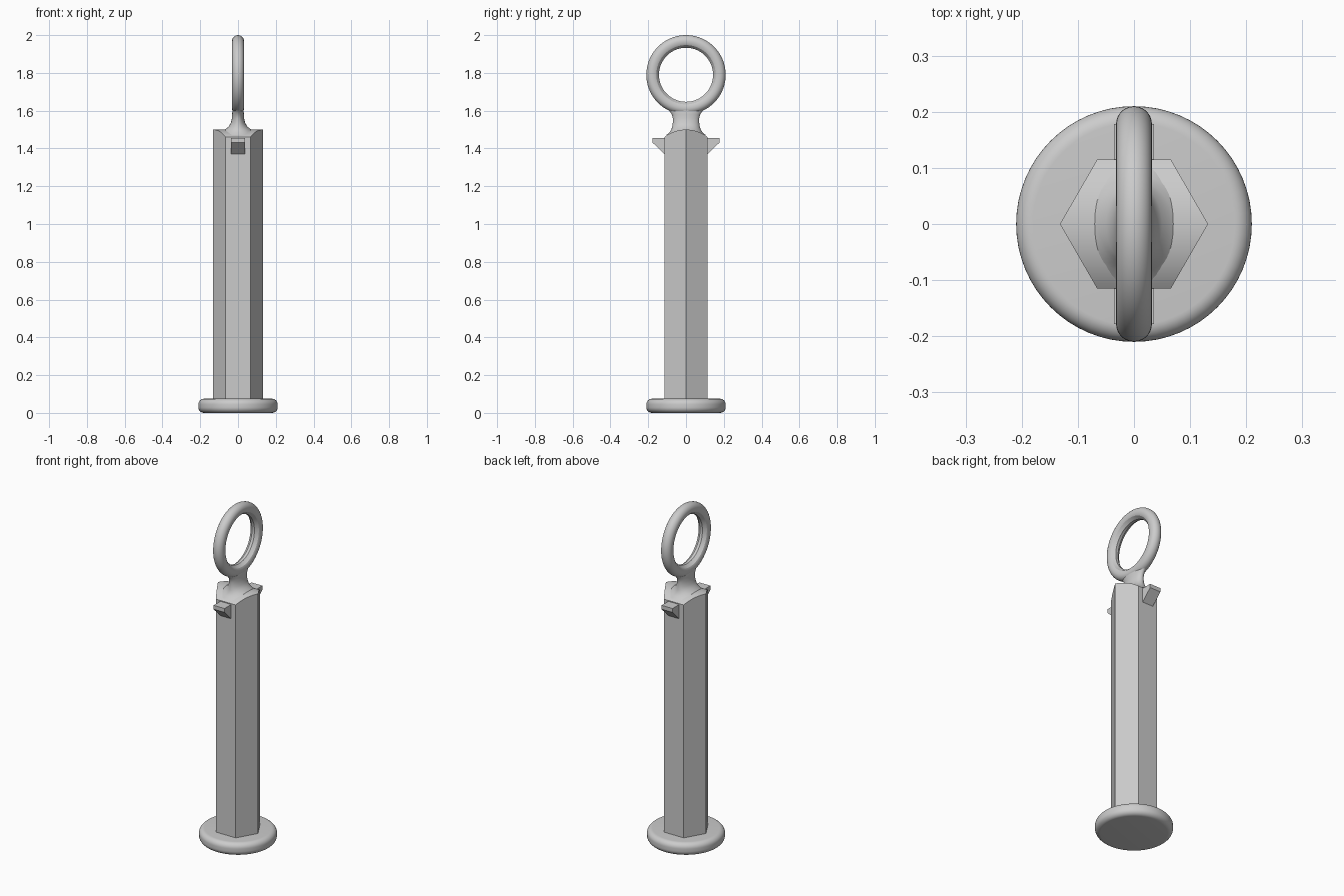
import bpy, bmesh, math
from math import sin, cos, pi, sqrt

if "Cube" in bpy.data.objects:
    bpy.data.objects.remove(bpy.data.objects["Cube"])

GREY = (0.6, 0.6, 0.6, 1)
mat = bpy.data.materials.new("plain grey")
mat.use_nodes = True
mat.diffuse_color = GREY
mat.node_tree.nodes["Principled BSDF"].inputs["Base Color"].default_value = GREY


def loft(name, loops, closed=False, smooth=None):
    """Skin a list of equal point loops; cap the ends or join them up."""
    bm = bmesh.new()
    rows = [[bm.verts.new(p) for p in loop] for loop in loops]
    n = len(rows[0])
    pairs = list(zip(rows, rows[1:] + rows[:1])) if closed else list(zip(rows, rows[1:]))
    for a, b in pairs:
        for i in range(n):
            j = (i + 1) % n
            bm.faces.new((a[i], a[j], b[j], b[i]))
    if not closed:
        bm.faces.new(rows[0])
        bm.faces.new(rows[-1])
    bmesh.ops.recalc_face_normals(bm, faces=bm.faces)
    mesh = bpy.data.meshes.new(name)
    bm.to_mesh(mesh)
    bm.free()
    mesh.materials.append(mat)
    ob = bpy.data.objects.new(name, mesh)
    bpy.context.collection.objects.link(ob)
    if smooth:
        bpy.ops.object.select_all(action='DESELECT')
        ob.select_set(True)
        bpy.context.view_layer.objects.active = ob
        bpy.ops.object.shade_smooth_by_angle(angle=math.radians(smooth))
    return ob


def ellipse(rx, ry, z, n=64):
    return [(rx * cos(2 * pi * i / n), ry * sin(2 * pi * i / n), z) for i in range(n)]


# Round foot with rolled rims
R, H, ROUND = 0.21, 0.075, 0.03
arc = [k * pi / 16 for k in range(9)]
rim = [(R - ROUND + ROUND * sin(a), ROUND - ROUND * cos(a)) for a in arc]
rim += [(r, H - z) for r, z in reversed(rim)]
loft("foot", [ellipse(r, r, z) for r, z in rim], smooth=30)

# Hexagonal shaft whose top is an arch running along x
RX, AP, ARCH = 0.132, 0.115, 0.185


def arch(y):
    return 1.5 - ARCH + sqrt(ARCH ** 2 - y ** 2)


def hex_slice(y):
    x = RX - abs(y) / sqrt(3)
    return [(-x, y, 0.06), (x, y, 0.06), (x, y, arch(y)), (-x, y, arch(y))]


shaft = loft("shaft", [hex_slice(AP * k / 12) for k in range(-12, 13)], smooth=30)

# Neck flaring into the shaft below and the ring above
sections = [(1.47, .115, .105), (1.485, .09, .088), (1.5, .07, .078), (1.515, .05, .073),
            (1.535, .038, .07), (1.56, .032, .07), (1.58, .031, .075),
            (1.597, .03, .087), (1.612, .027, .104), (1.625, .02, .11)]
loft("neck", [ellipse(rx, ry, z, 48) for z, rx, ry in sections], smooth=40)

# Pull ring: rounded outside, ridge around the inside
T, MID, CZ = 0.032, 0.178, 1.79
profile = [(MID + T * cos(a), T * sin(a)) for a in [pi * k / 14 - pi / 2 for k in range(15)]]
profile += [(.165, .031), (.157, .027), (.143, .008), (.143, -.008), (.157, -.027), (.165, -.031)]
SEG = 72
loft("pull_ring", [[(x, r * cos(2 * pi * s / SEG), CZ + r * sin(2 * pi * s / SEG))
                    for r, x in profile] for s in range(SEG)], closed=True, smooth=25)

# Wedge catches on the front and back faces
wedge = [(.1, 1.455), (.178, 1.455), (.178, 1.432), (.115, 1.37), (.1, 1.37)]
for name, side in (("front_catch", -1), ("back_catch", 1)):
    loft(name, [[(x, side * y, z) for y, z in wedge] for x in (-.036, .036)])
